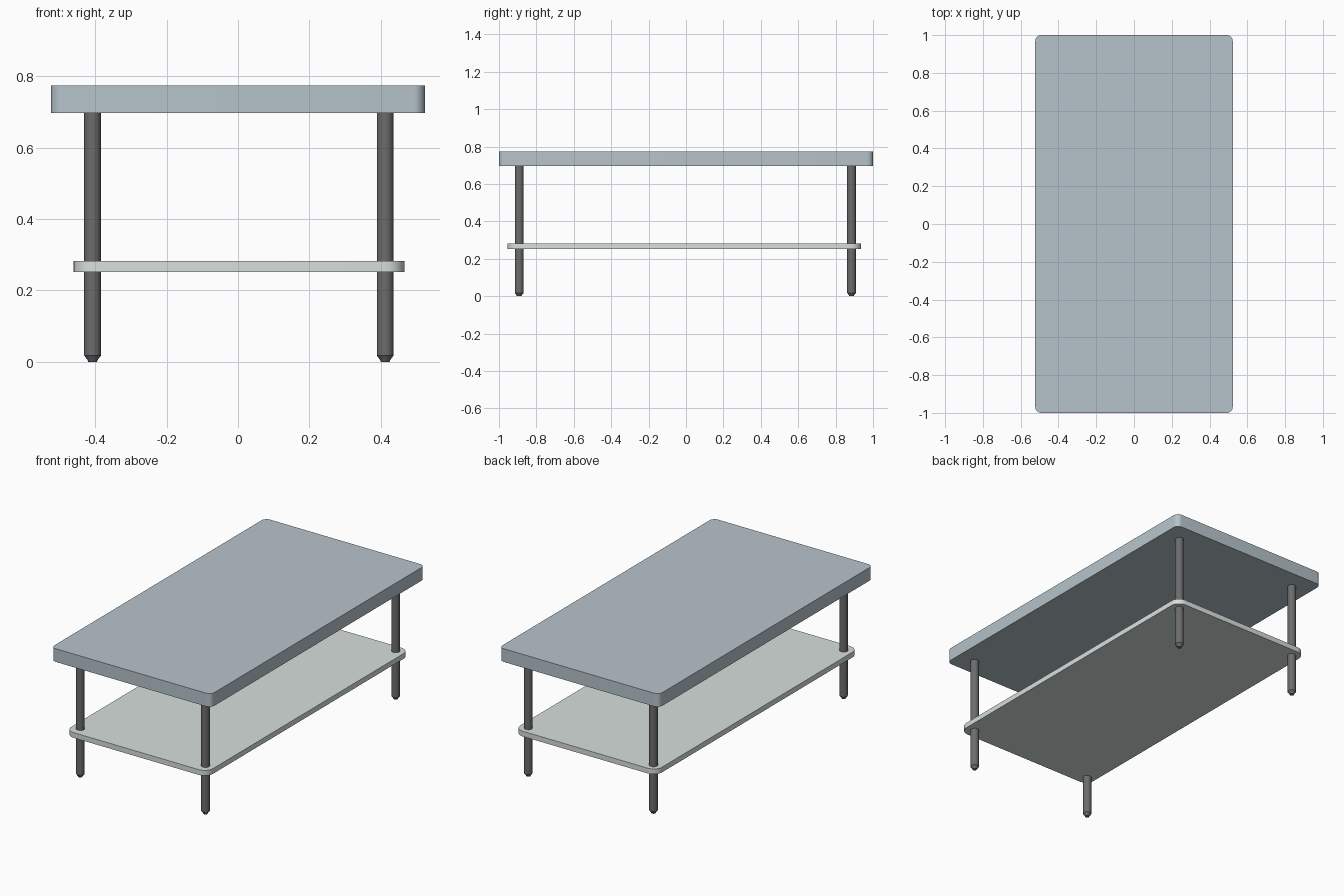
import bpy, bmesh
from math import cos, sin, pi

if "Cube" in bpy.data.objects:
    bpy.data.objects.remove(bpy.data.objects["Cube"])


def material(name, rgb):
    m = bpy.data.materials.new(name)
    m.diffuse_color = (*rgb, 1)
    m.use_nodes = True
    m.node_tree.nodes["Principled BSDF"].inputs["Base Color"].default_value = m.diffuse_color
    return m


def finish(name, bm, mat):
    bmesh.ops.recalc_face_normals(bm, faces=bm.faces)
    me = bpy.data.meshes.new(name)
    bm.to_mesh(me)
    bm.free()
    me.materials.append(mat)
    ob = bpy.data.objects.new(name, me)
    bpy.context.collection.objects.link(ob)
    bpy.ops.object.select_all(action='DESELECT')
    bpy.context.view_layer.objects.active = ob
    ob.select_set(True)
    bpy.ops.object.shade_smooth_by_angle(angle=pi / 6)
    return ob


def rounded_slab(name, centre, half, z0, z1, radius, mat, steps=8):
    """Flat board with rounded vertical corners."""
    bm = bmesh.new()
    ring = []
    for q, (sx, sy) in enumerate([(1, 1), (-1, 1), (-1, -1), (1, -1)]):
        cx = centre[0] + sx * (half[0] - radius)
        cy = centre[1] + sy * (half[1] - radius)
        for i in range(steps + 1):
            a = (q + i / steps) * pi / 2
            ring.append(bm.verts.new((cx + radius * cos(a), cy + radius * sin(a), z0)))
    base = bm.faces.new(ring)
    out = bmesh.ops.extrude_face_region(bm, geom=[base], use_keep_orig=True)
    top = [v for v in out['geom'] if isinstance(v, bmesh.types.BMVert)]
    bmesh.ops.translate(bm, verts=top, vec=(0, 0, z1 - z0))
    return finish(name, bm, mat)


def turned(name, x, y, profile, mat, sides=24):
    """Capped round part through (radius, z) profile points."""
    bm = bmesh.new()
    rings = [[bm.verts.new((x + r * cos(2 * pi * i / sides), y + r * sin(2 * pi * i / sides), z))
              for i in range(sides)] for r, z in profile]
    for a, b in zip(rings, rings[1:]):
        for i in range(sides):
            j = (i + 1) % sides
            bm.faces.new((a[i], a[j], b[j], b[i]))
    bm.faces.new(rings[0])
    bm.faces.new(rings[-1])
    return finish(name, bm, mat)


top_mat = material("blue_grey", (0.47, 0.55, 0.60))
shelf_mat = material("pale_grey", (0.68, 0.74, 0.72))
leg_mat = material("dark_metal", (0.15, 0.15, 0.15))

# Thick tabletop and thin lower shelf
rounded_slab("tabletop", (0, 0), (0.523, 1.0), 0.696, 0.774, 0.032, top_mat)
rounded_slab("lower_shelf", (0.003, -0.009), (0.463, 0.945), 0.252, 0.283, 0.055, shelf_mat)

# Four legs running through the shelf, each with a tapered foot
for side, x in (("left", -0.407), ("right", 0.412)):
    for end, y in (("front", -0.892), ("back", 0.885)):
        turned(f"{end}_{side}_leg", x, y, [(0.0235, 0.018), (0.0235, 0.70)], leg_mat)
        turned(f"{end}_{side}_foot", x, y,
               [(0.012, 0), (0.014, 0.005), (0.0235, 0.018)], leg_mat)
